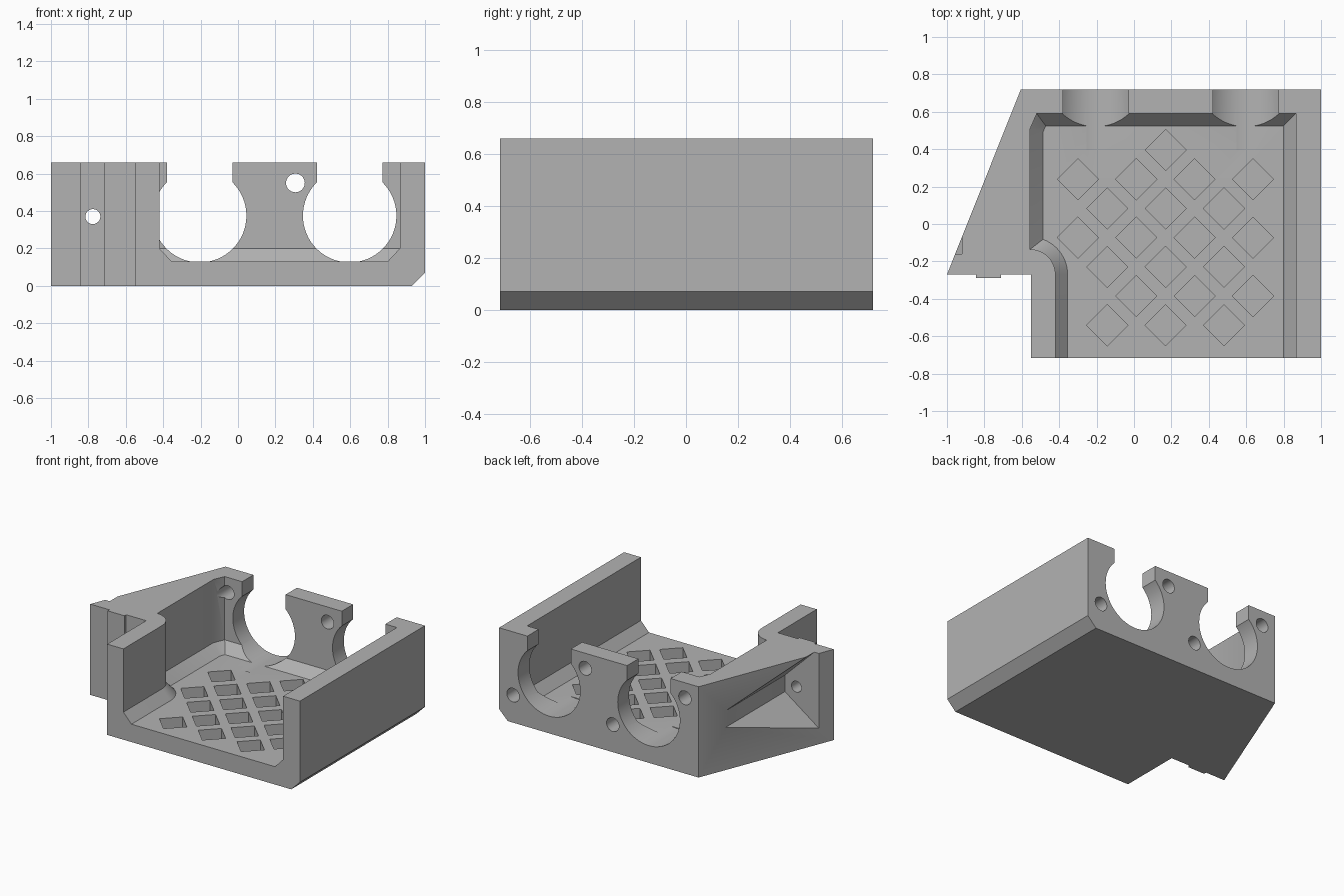
import bpy, bmesh
from math import cos, sin, pi, radians

cube = bpy.data.objects.get("Cube")
if cube:
    bpy.data.objects.remove(cube, do_unlink=True)

grey = bpy.data.materials.new("plain grey")
grey.use_nodes = True
grey.diffuse_color = (0.45, 0.45, 0.45, 1)
grey.node_tree.nodes["Principled BSDF"].inputs["Base Color"].default_value = (0.45, 0.45, 0.45, 1)


def loft(name, rings):
    """Closed solid through rings of equal point count."""
    bm = bmesh.new()
    loops = [[bm.verts.new(p) for p in ring] for ring in rings]
    n = len(loops[0])
    for a, b in zip(loops, loops[1:]):
        for i in range(n):
            j = (i + 1) % n
            bm.faces.new((a[i], a[j], b[j], b[i]))
    bm.faces.new(loops[0])
    bm.faces.new(loops[-1])
    bmesh.ops.recalc_face_normals(bm, faces=bm.faces)
    mesh = bpy.data.meshes.new(name)
    bm.to_mesh(mesh)
    bm.free()
    mesh.materials.append(grey)
    ob = bpy.data.objects.new(name, mesh)
    bpy.context.collection.objects.link(ob)
    return ob


def upright(name, outline, z0, z1):
    return loft(name, [[(x, y, z) for x, y in outline] for z in (z0, z1)])


def along_y(name, profile, y0, y1):
    return loft(name, [[(x, y, z) for x, z in profile] for y in (y0, y1)])


def circle(x, z, r, n=48):
    return [(x + r * cos(2 * pi * i / n), z + r * sin(2 * pi * i / n)) for i in range(n)]


def rect(x0, x1, z0, z1):
    return [(x0, z0), (x1, z0), (x1, z1), (x0, z1)]


def cut(target, cutter):
    cutter.hide_render = True
    mod = target.modifiers.new("cut", 'BOOLEAN')
    mod.operation = 'DIFFERENCE'
    mod.solver = 'EXACT'
    mod.object = cutter
    bpy.context.view_layer.objects.active = target
    bpy.ops.object.modifier_apply(modifier=mod.name)
    bpy.data.objects.remove(cutter, do_unlink=True)


# Main block with the slanted mounting ear
body = upright("tray_body", [(-.55, -.717), (1, -.717), (1, .72), (-.605, .72),
                             (-1, -.27), (-.55, -.27)], 0, .66)

# Lower edge bevel on the left side
cut(body, along_y("edge_bevel", [(.93, 0), (.90, -.03), (1.1, -.03), (1.1, .17)], -.9, .9))


# Open-fronted cavity with a sloped foot around the floor
def cavity_ring(right, back, corner, side, radius, start, z):
    arc = [radians(start * (1 - i / 12)) for i in range(13)]
    pts = [(right, -.8), (right, back), (corner[0], back), (side, corner[1])]
    pts += [(-.555 + radius * cos(a), -.27 + radius * sin(a)) for a in arc]
    pts.append((-.555 + radius, -.8))
    return [(x, y, z) for x, y in pts]


wall = (.865, .59, (-.52, .51), -.555, .135, 90)
foot = (.80, .525, (-.472, .49), -.487, .2, 70)
cut(body, loft("cavity", [cavity_ring(*foot, .13), cavity_ring(*wall, .2), cavity_ring(*wall, .8)]))

# Two round ports with open slots above, and their screw holes
for cx in (-.205, .597):
    cut(body, along_y("port", circle(cx, .375, .25, 64), .395, .8))
    cut(body, along_y("port_slot", rect(cx - .175, cx + .175, .45, .8), .395, .8))
    for side in (-1, 1):
        start = .591 if side > 0 else .5
        cut(body, along_y("screw_hole", circle(cx + side * .29, .375 - side * .175, .05, 32), start, .8))

# Diamond pockets in the floor, in staggered rows
for row in range(7):
    y = .395 - row * .156
    if row == 0:
        columns = [.17]
    elif row % 2:
        columns = [-.3 + .312 * i for i in range(row == 5, 4)]
    else:
        columns = [-.143 + .312 * i for i in range(3)]
    for x in columns:
        diamond = [(x - .11, y), (x, y - .11), (x + .11, y), (x, y + .11)]
        cut(body, upright("floor_pocket", diamond, .03, .16))

# Wedge-shaped recess in the slanted face, and the ear bolt hole
wedge = [(-.684, .31), (-.684, .43), (-.92, .66), (-1.1, .835), (-1.1, .015)]
cut(body, along_y("ear_recess", wedge, -.16, .7))
cut(body, along_y("ear_bolt_hole", circle(-.776, .37, .04, 32), -.5, -.1))

# Locating rib on the front of the ear
rib = along_y("ear_rib", rect(-.845, -.71, 0, .66), -.29, -.27)
cut(rib, along_y("rib_bolt_hole", circle(-.776, .37, .04, 32), -.5, -.1))

for ob in (body, rib):
    bpy.ops.object.select_all(action='DESELECT')
    ob.select_set(True)
    bpy.context.view_layer.objects.active = ob
    bpy.ops.object.shade_smooth_by_angle(angle=radians(25))
